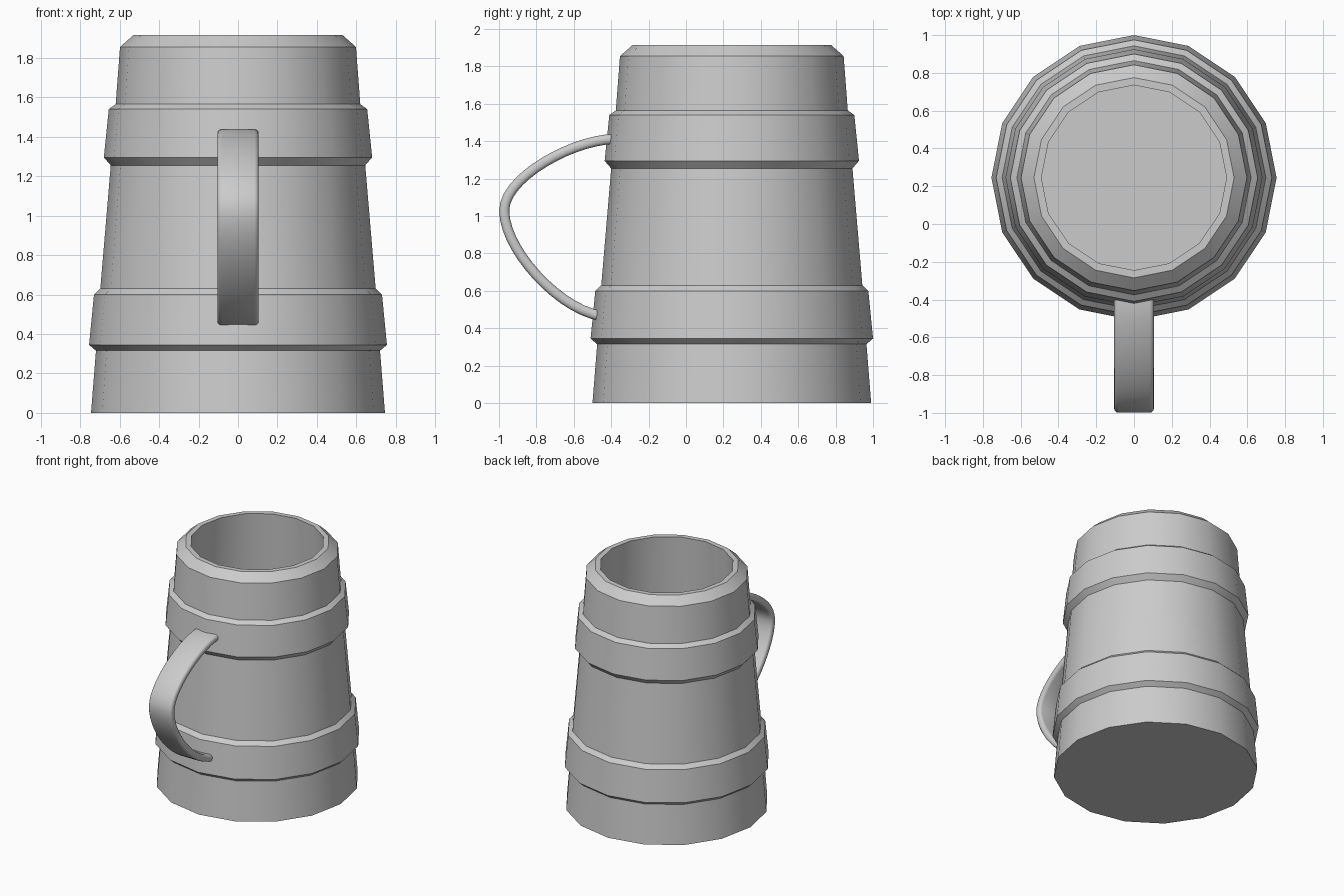
import bpy, bmesh, math
from mathutils import Vector
from mathutils.geometry import interpolate_bezier

cube = bpy.data.objects.get("Cube")
if cube:
    bpy.data.objects.remove(cube, do_unlink=True)

# Single plain grey
grey = bpy.data.materials.new("plain_grey")
grey.use_nodes = True
grey.diffuse_color = (0.6, 0.6, 0.6, 1)
grey.node_tree.nodes["Principled BSDF"].inputs["Base Color"].default_value = (0.6, 0.6, 0.6, 1)

SIDES = 16
BODY_Y = 0.245


def skin(name, rings, angle):
    """Bridge equal closed rings of points and cap both ends."""
    bm = bmesh.new()
    loops = [[bm.verts.new(p) for p in ring] for ring in rings]
    for a, b in zip(loops, loops[1:]):
        for i in range(len(a)):
            j = (i + 1) % len(a)
            bm.faces.new((a[i], a[j], b[j], b[i]))
    bm.faces.new(loops[0])
    bm.faces.new(loops[-1])
    bmesh.ops.recalc_face_normals(bm, faces=bm.faces)
    mesh = bpy.data.meshes.new(name)
    bm.to_mesh(mesh)
    bm.free()
    mesh.materials.append(grey)
    obj = bpy.data.objects.new(name, mesh)
    bpy.context.collection.objects.link(obj)
    bpy.ops.object.select_all(action="DESELECT")
    obj.select_set(True)
    bpy.context.view_layer.objects.active = obj
    bpy.ops.object.shade_smooth_by_angle(angle=math.radians(angle))
    return obj


def circle(radius, z):
    turns = [math.tau * i / SIDES for i in range(SIDES)]
    return [(radius * math.cos(t), BODY_Y + radius * math.sin(t), z) for t in turns]


# Tapered body with two raised bands, chamfered rim and hollow inside
profile = [
    (0.745, 0), (0.72, 0.315),
    (0.755, 0.345), (0.73, 0.6), (0.698, 0.63),      # lower band
    (0.645, 1.255), (0.68, 1.295), (0.655, 1.54), (0.62, 1.565),  # upper band
    (0.598, 1.855), (0.53, 1.915), (0.49, 1.915),    # rim
    (0.6, 0.1),                                      # inner floor
]
skin("mug_body", [circle(r, z) for r, z in profile], 29)

# Handle path in the y-z plane
top, side, low = Vector((-0.38, 1.412)), Vector((-0.972, 1.03)), Vector((-0.45, 0.465))
path = interpolate_bezier(top, Vector((-0.6, 1.41)), Vector((-0.97, 1.21)), side, 15)
path += interpolate_bezier(side, Vector((-0.972, 0.82)), Vector((-0.68, 0.5)), low, 15)[1:]

# Rounded strap section: (across, thickness)
HALF_W, HALF_T, CORNER = 0.105, 0.027, 0.022
section = []
for k, (sx, st) in enumerate([(1, 1), (-1, 1), (-1, -1), (1, -1)]):
    for step in range(4):
        a = math.pi / 2 * (k + step / 3)
        section.append((sx * (HALF_W - CORNER) + CORNER * math.cos(a),
                        st * (HALF_T - CORNER) + CORNER * math.sin(a)))

rings = []
for i, p in enumerate(path):
    d = (path[min(i + 1, len(path) - 1)] - path[max(i - 1, 0)]).normalized()
    n = Vector((d.y, -d.x))
    rings.append([(u, p.x + n.x * v, p.y + n.y * v) for u, v in section])
skin("handle", rings, 40)
